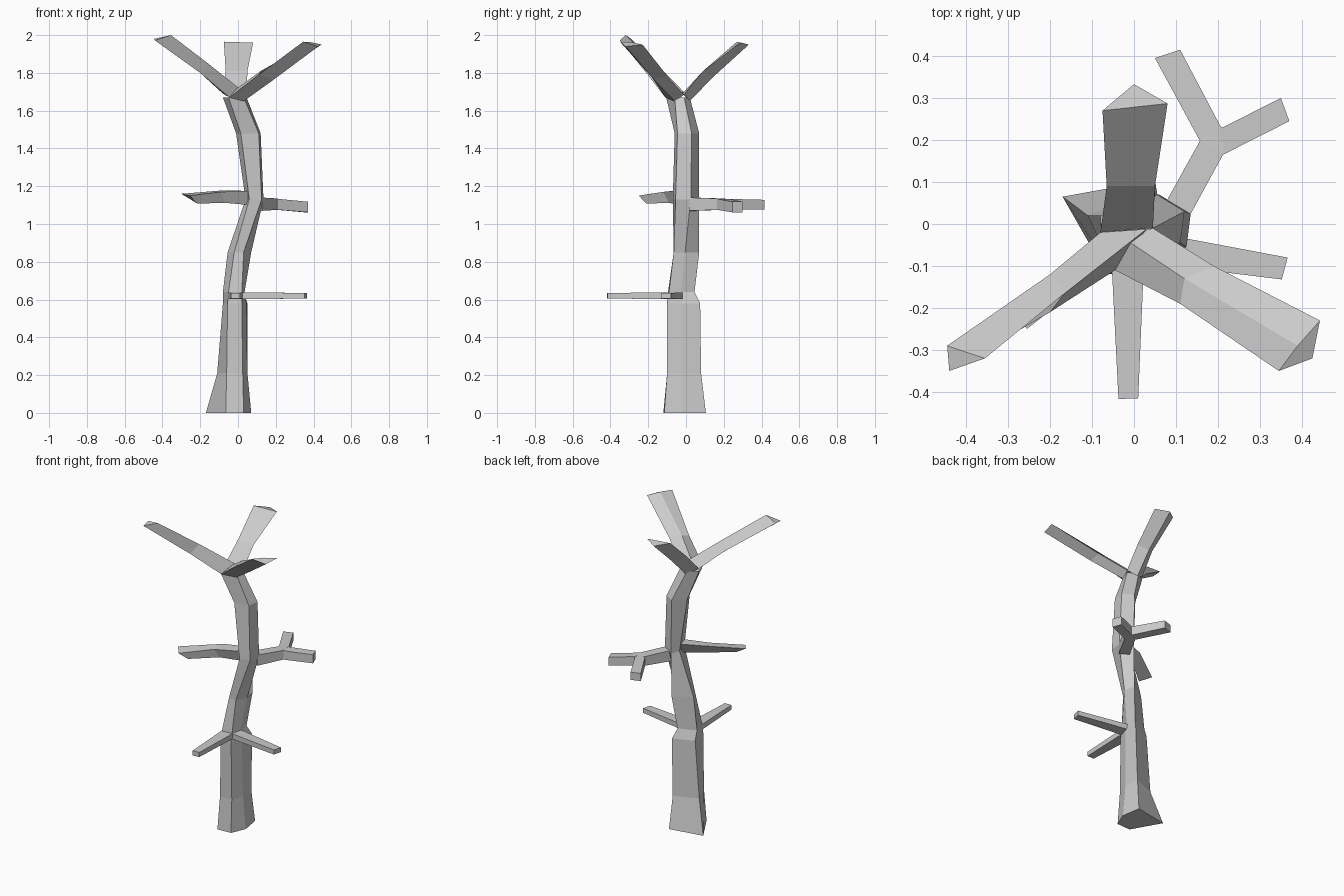
import bpy, bmesh


def loft(name, rings):
    """Skin matching rings of points into a closed flat-shaded limb."""
    bm = bmesh.new()
    loops = [[bm.verts.new(p) for p in r] for r in rings]
    n = len(loops[0])
    for a, b in zip(loops, loops[1:]):
        for i in range(n):
            j = (i + 1) % n
            bm.faces.new((a[i], a[j], b[j], b[i]))
    bm.faces.new(loops[0])
    bm.faces.new(loops[-1])
    bmesh.ops.recalc_face_normals(bm, faces=bm.faces)
    me = bpy.data.meshes.new(name)
    bm.to_mesh(me)
    bm.free()
    bpy.context.collection.objects.link(bpy.data.objects.new(name, me))


def slab(name, sections):
    """Four-sided limb: each section is left xy, right xy, bottom z, top z."""
    loft(name, [[(*a, z0), (*b, z0), (*b, z1), (*a, z1)] for a, b, z0, z1 in sections])


# Five-sided trunk: left, front left, front right, right, back at each height
trunk = [
    (0.00, (-.17, .065), (-.065, -.12), (.03, -.115), (.07, -.02), (.05, .105)),
    (0.21, (-.11, .02), (-.06, -.10), (.025, -.10), (.05, -.02), (.04, .08)),
    (0.58, (-.08, .02), (-.055, -.10), (.02, -.10), (.045, -.025), (.05, .075)),
    (0.64, (-.08, .0), (-.05, -.095), (.02, -.09), (.035, -.025), (.03, .045)),
    (0.85, (-.055, .0), (-.02, -.065), (.03, -.065), (.07, -.005), (.055, .07)),
    (1.13, (.04, .01), (.06, -.07), (.125, -.055), (.135, .025), (.06, .07)),
    (1.48, (-.01, .0), (.015, -.06), (.11, -.045), (.12, .03), (.055, .07)),
    (1.67, (-.08, -.02), (-.05, -.105), (.03, -.06), (.045, -.01), (-.02, .02)),
]
loft("trunk", [[(x, y, z) for x, y in pts] for z, *pts in trunk])

# Three triangular limbs forming the crown
A, B, C = (-.08, -.02, 1.69), (.045, -.01, 1.685), (-.045, -.11, 1.67)
loft("crown_limb_back", [
    [A, B, (-.01, .02, 1.65)],
    [(-.065, .09, 1.81), (.05, .09, 1.81), (.0, .14, 1.775)],
    [(-.075, .27, 1.965), (.08, .287, 1.96), (0, .333, 1.95)]])
loft("crown_limb_right", [
    [(-.03, -.03, 1.70), B, (.03, -.06, 1.65), C],
    [(.12, -.13, 1.81), (.19, -.10, 1.785), (.19, -.17, 1.765), (.11, -.19, 1.79)],
    [(.39, -.29, 1.962), (.443, -.23, 1.95), (.425, -.32, 1.94), (.345, -.35, 1.965)]])
loft("crown_limb_left", [
    [A, (.03, -.012, 1.70), C],
    [(-.2, -.12, 1.80), (-.165, -.165, 1.855), (-.2, -.21, 1.80)],
    [(-.445, -.29, 1.98), (-.355, -.32, 2.0), (-.44, -.35, 1.972)]])

# Middle branches
loft("middle_branch_left", [
    [(.065, .02, 1.175), (.065, -.06, 1.175), (.065, -.03, 1.10)],
    [(-.08, -.04, 1.178), (-.09, -.12, 1.17), (-.07, -.09, 1.112)],
    [(-.30, -.19, 1.16), (-.255, -.25, 1.15), (-.215, -.21, 1.108)]])
slab("middle_branch_right", [
    ((.075, .05), (.13, .015), 1.07, 1.14),
    ((.157, .198), (.212, .165), 1.075, 1.135),
    ((.20, .24), (.215, .225), 1.075, 1.13)])
slab("fork_twig_back", [
    ((.157, .198), (.21, .225), 1.075, 1.133),
    ((.05, .395), (.11, .415), 1.078, 1.128)])
slab("fork_twig_right", [
    ((.205, .227), (.212, .165), 1.075, 1.133),
    ((.35, .30), (.37, .245), 1.062, 1.118)])

# Low twigs
slab("low_twig_front", [
    ((-.055, -.06), (.025, -.06), .603, .638),
    ((-.037, -.417), (.01, -.415), .605, .635)])
slab("low_twig_right", [
    ((.02, -.015), (.01, -.09), .603, .638),
    ((.366, -.08), (.352, -.132), .605, .635)])
